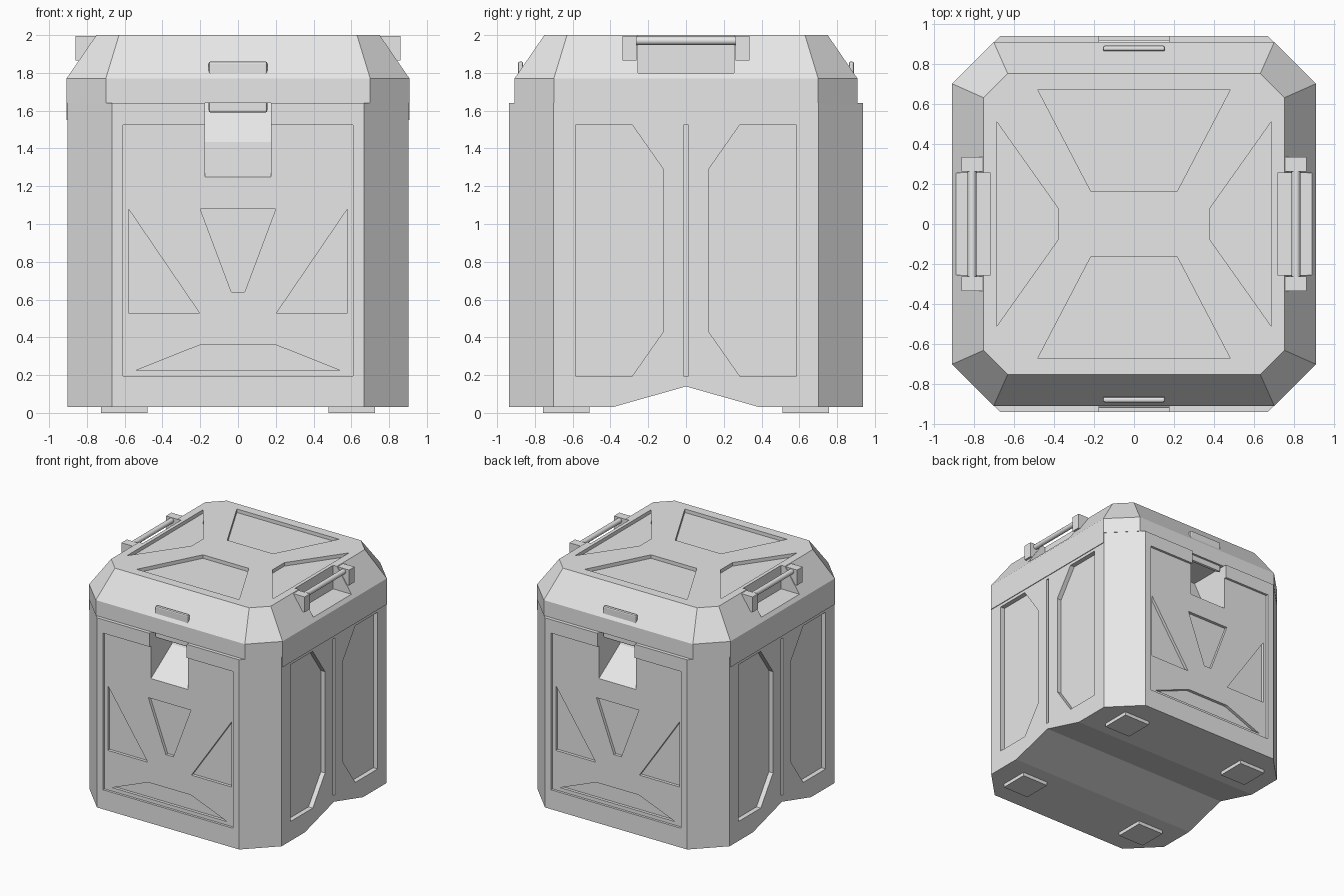
import bpy, bmesh
from mathutils import Vector

cube = bpy.data.objects.get("Cube")
if cube:
    bpy.data.objects.remove(cube, do_unlink=True)

grey = bpy.data.materials.new("light_grey")
grey.use_nodes = True
grey.diffuse_color = (0.8, 0.8, 0.8, 1)
grey.node_tree.nodes["Principled BSDF"].inputs["Base Color"].default_value = (0.8, 0.8, 0.8, 1)


def finish(name, bm):
    bmesh.ops.recalc_face_normals(bm, faces=bm.faces[:])
    mesh = bpy.data.meshes.new(name)
    bm.to_mesh(mesh)
    bm.free()
    mesh.materials.append(grey)
    obj = bpy.data.objects.new(name, mesh)
    bpy.context.scene.collection.objects.link(obj)
    return obj


def place(axis, a, b, depth):
    """Put a 2D profile point into space, extruded along the given axis."""
    return {"x": (depth, a, b), "y": (a, depth, b), "z": (a, b, depth)}[axis]


def loft(name, axis, bottom, lo, top, hi):
    bm = bmesh.new()
    v0 = [bm.verts.new(place(axis, a, b, lo)) for a, b in bottom]
    v1 = [bm.verts.new(place(axis, a, b, hi)) for a, b in top]
    n = len(v0)
    bm.faces.new(v0)
    bm.faces.new(v1)
    for i in range(n):
        j = (i + 1) % n
        bm.faces.new((v0[i], v0[j], v1[j], v1[i]))
    return finish(name, bm)


def prism(name, axis, pts, lo, hi):
    return loft(name, axis, pts, lo, pts, hi)


def box(name, x0, x1, y0, y1, z0, z1):
    return prism(name, "z", [(x0, y0), (x1, y0), (x1, y1), (x0, y1)], z0, z1)


def octagon(x, y, cx, cy):
    """Rectangle of half size x, y whose corners are cut at cx, cy."""
    return [(cx, -y), (x, -cy), (x, cy), (cx, y), (-cx, y), (-x, cy), (-x, -cy), (-cx, -y)]


def flip(pts):
    return [(-a, b) for a, b in pts]


def cut(target, cutter):
    mod = target.modifiers.new("cut", "BOOLEAN")
    mod.operation = "DIFFERENCE"
    mod.solver = "EXACT"
    mod.object = cutter
    bpy.context.view_layer.update()
    graph = bpy.context.evaluated_depsgraph_get()
    mesh = bpy.data.meshes.new_from_object(target.evaluated_get(graph))
    target.modifiers.remove(mod)
    target.data = mesh
    bpy.data.objects.remove(cutter, do_unlink=True)


def cut_profile(target, axis, pts, lo, hi):
    cut(target, prism("cutter", axis, pts, min(lo, hi), max(lo, hi)))


# Body with an arched underside
FRONT, SIDE = 0.938, 0.902
body = prism("body", "z", octagon(SIDE, FRONT, 0.668, 0.702), 0.03, 1.64)
cut_profile(body, "x", [(-0.39, 0.03), (0, 0.14), (0.39, 0.03), (0.39, -0.1), (-0.39, -0.1)], -1, 1)

# Recessed front and back panels, their ornaments and the latch hollow
panel = [(-0.61, 0.195), (0.61, 0.195), (0.61, 1.525), (-0.61, 1.525)]
triangle = [(-0.58, 1.08), (-0.58, 0.53), (-0.205, 0.53)]
ornaments = [
    triangle, flip(triangle),
    [(-0.2, 1.08), (0.2, 1.08), (0.035, 0.64), (-0.035, 0.64)],
    [(-0.54, 0.225), (0.54, 0.225), (0.2, 0.36), (-0.2, 0.36)],
]
for s in (-1, 1):
    cut_profile(body, "y", panel, s * 1.1, s * (FRONT - 0.02))
    for shape in ornaments:
        cut_profile(body, "y", shape, s * 1.1, s * (FRONT - 0.045))
    hollow = [(1.1, 1.235), (FRONT, 1.235), (FRONT - 0.3, 1.435), (FRONT - 0.42, 1.7), (1.1, 1.7)]
    cut_profile(body, "x", [(s * a, b) for a, b in hollow], -0.175, 0.175)

# Recessed side panels with a groove between them
side_panel = [(-0.585, 0.195), (-0.585, 1.525), (-0.285, 1.525),
              (-0.12, 1.29), (-0.12, 0.43), (-0.285, 0.195)]
groove = [(-0.012, 0.195), (0.012, 0.195), (0.012, 1.525), (-0.012, 1.525)]
for s in (-1, 1):
    for shape in (side_panel, flip(side_panel), groove):
        cut_profile(body, "x", shape, s * 1.1, s * (SIDE - 0.04))

# Lid: upright rim, sloped shoulders and recessed top panels
RIM = 0.908
rim = octagon(RIM, RIM, 0.7, 0.7)
lid = prism("lid", "z", rim, 1.64, 1.77)
bm = bmesh.new()
rings = [[bm.verts.new((a, b, z)) for a, b in pts] for pts, z in
         ((rim, 1.64), (rim, 1.77), (octagon(0.75, 0.75, 0.63, 0.63), 2.0))]
bm.faces.new(rings[0])
bm.faces.new(rings[2])
for low, high in zip(rings, rings[1:]):
    for i in range(8):
        j = (i + 1) % 8
        bm.faces.new((low[i], low[j], high[j], high[i]))
bpy.data.objects.remove(lid, do_unlink=True)
lid = finish("lid", bm)
for s in (-1, 1):
    end = [(-0.48, 0.67), (0.48, 0.67), (0.215, 0.163), (-0.215, 0.163)]
    flank = [(0.685, 0.51), (0.685, -0.51), (0.38, -0.08), (0.38, 0.08)]
    cut_profile(lid, "z", [(a, s * b) for a, b in end], 1.97, 2.1)
    cut_profile(lid, "z", [(s * a, b) for a, b in flank], 1.97, 2.1)
    x0, x1 = sorted((s * 0.715, s * 1.1))
    cut(lid, box("cutter", x0, x1, -0.255, 0.255, 1.8, 2.1))

for s, word in ((-1, "right"), (1, "left")):
    # Lid skirt overlapping the body side
    x0, x1 = sorted((s * 0.89, s * RIM))
    box(word + "_lid_skirt", x0, x1, -0.7, 0.7, 1.55, 1.645)
    # Carry handle: two blocks and a rod
    x0, x1 = sorted((s * 0.75, s * 0.86))
    for t, end in ((-1, "front"), (1, "back")):
        y0, y1 = sorted((t * 0.262, t * 0.335))
        box(f"{word}_{end}_handle_block", x0, x1, y0, y1, 1.865, 1.995)
    bm = bmesh.new()
    bmesh.ops.create_cone(bm, cap_ends=True, segments=12, radius1=0.022, radius2=0.022, depth=0.54)
    for v in bm.verts:
        v.co = Vector((s * 0.808 + v.co.x, v.co.z, 1.97 + v.co.y))
    rod = finish(word + "_handle_rod", bm)
    for p in rod.data.polygons:
        p.use_smooth = len(p.vertices) == 4

for s, word in ((-1, "front"), (1, "back")):
    # Latch plate running through the lid rim
    y0, y1 = sorted((s * 0.862, s * 0.89))
    latch = box(word + "_latch", -0.155, 0.155, y0, y1, 1.59, 1.86)
    bevel = latch.modifiers.new("bevel", "BEVEL")
    bevel.width = 0.01
    bevel.segments = 2
    # Feet
    for t, hand in ((-1, "right"), (1, "left")):
        cx, cy = t * 0.602, s * 0.633
        box(f"{word}_{hand}_foot", cx - 0.123, cx + 0.123, cy - 0.123, cy + 0.123, 0, 0.035)
